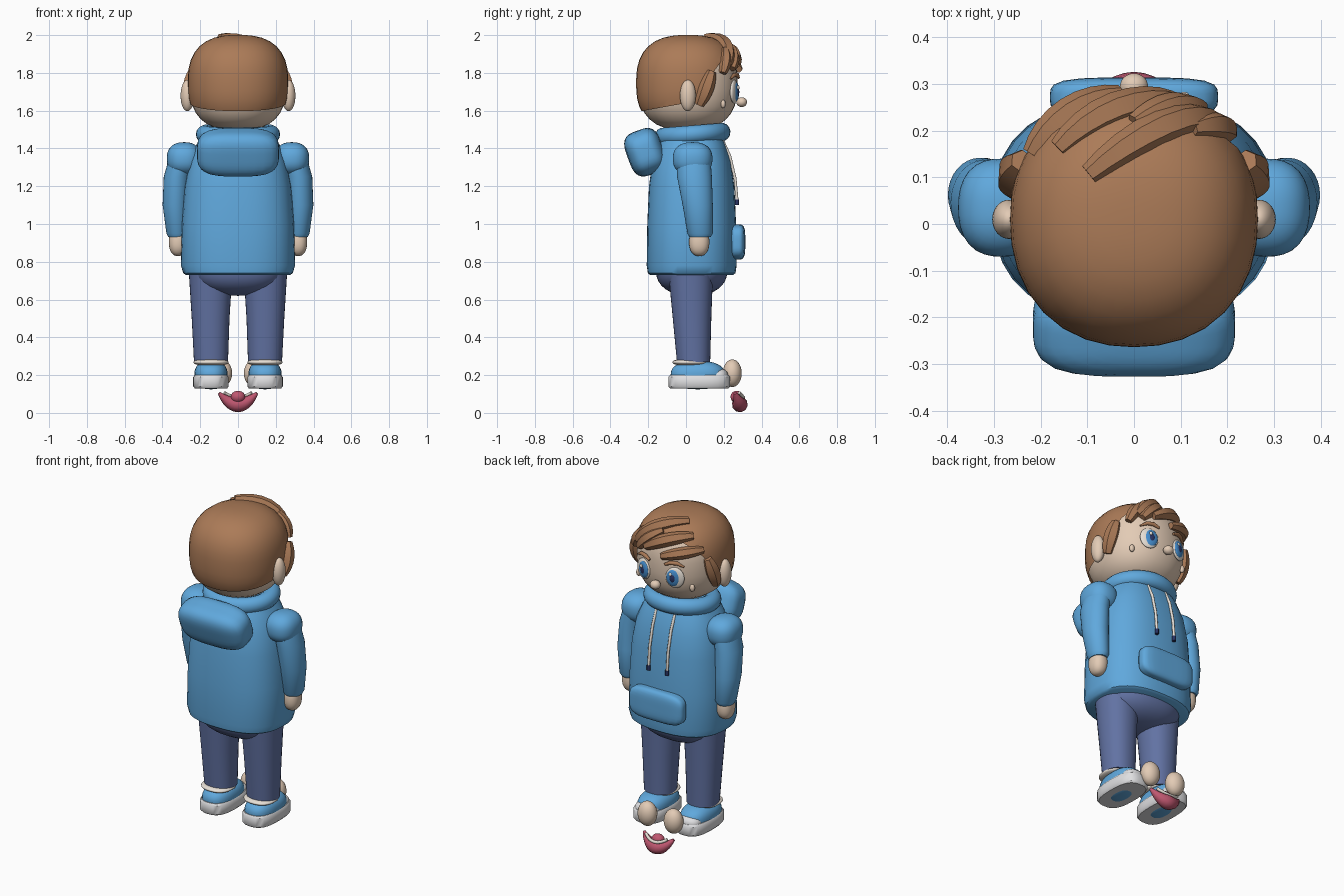
import bpy, bmesh, math
from mathutils import Vector

if "Cube" in bpy.data.objects:
    bpy.data.objects.remove(bpy.data.objects["Cube"])


def material(name, rgb):
    m = bpy.data.materials.new(name)
    m.use_nodes = True
    col = (*[(c / 255) ** 2.2 for c in rgb], 1)
    m.diffuse_color = col
    m.node_tree.nodes["Principled BSDF"].inputs["Base Color"].default_value = col
    return m


HAIR = material("brown hair", (170, 122, 88))
SKIN = material("skin", (226, 202, 180))
BLUE = material("hoodie blue", (96, 167, 220))
DENIM = material("denim", (98, 114, 162))
SOLE = material("sole grey", (222, 222, 224))
CREAM = material("cream", (236, 228, 218))
PINK = material("mouth pink", (190, 88, 112))
NAVY = material("navy", (45, 55, 100))
IRIS = material("iris blue", (70, 140, 205))


def finish(name, bm, mat, angle=40):
    bmesh.ops.recalc_face_normals(bm, faces=bm.faces)
    mesh = bpy.data.meshes.new(name)
    bm.to_mesh(mesh)
    bm.free()
    mesh.materials.clear()
    mesh.materials.append(mat)
    ob = bpy.data.objects.new(name, mesh)
    bpy.context.collection.objects.link(ob)
    bpy.ops.object.select_all(action='DESELECT')
    ob.select_set(True)
    bpy.context.view_layer.objects.active = ob
    bpy.ops.object.shade_smooth_by_angle(angle=math.radians(angle))
    return ob


def squash(p, n, m):
    """Push a direction out to a rounded-box surface of unit radius."""
    flat = abs(p[0]) ** n + abs(p[1]) ** n
    return Vector(p) / (flat ** (m / n) + abs(p[2]) ** m) ** (1 / m)


def blob(name, loc, rad, mat, n=2, m=None, rot=(0, 0, 0), cuts=()):
    bm = bmesh.new()
    bmesh.ops.create_uvsphere(bm, u_segments=32, v_segments=20, radius=1)
    for v in bm.verts:
        q = squash(v.co, n, m or n)
        v.co = [q[i] * rad[i] for i in range(3)]
    for co, no in cuts:
        bmesh.ops.bisect_plane(bm, geom=bm.verts[:] + bm.edges[:] + bm.faces[:],
                               plane_co=Vector(co) - Vector(loc), plane_no=no, clear_inner=True)
    ob = finish(name, bm, mat)
    ob.location, ob.rotation_euler = loc, rot
    return ob


def loft(name, sections, mat, n=2.0, sides=32):
    """Skin over horizontal superellipses given as z, cx, cy, rx, ry."""
    bm = bmesh.new()
    rings = []
    for z, cx, cy, rx, ry in sections:
        ring = []
        for i in range(sides):
            a = math.tau * i / sides
            q = squash((math.cos(a), math.sin(a), 0), n, n)
            ring.append(bm.verts.new((cx + q.x * rx, cy + q.y * ry, z)))
        rings.append(ring)
    for lo, hi in zip(rings, rings[1:]):
        for i in range(sides):
            j = (i + 1) % sides
            bm.faces.new((lo[i], lo[j], hi[j], hi[i]))
    bm.faces.new(rings[0])
    bm.faces.new(rings[-1])
    return finish(name, bm, mat)


def tube(name, pts, radii, mat, res=3):
    cu = bpy.data.curves.new(name + " path", 'CURVE')
    cu.dimensions = '3D'
    cu.bevel_depth, cu.bevel_resolution, cu.use_fill_caps = 1, res, True
    sp = cu.splines.new('POLY')
    sp.points.add(len(pts) - 1)
    for p, co, r in zip(sp.points, pts, radii):
        p.co, p.radius = (*co, 1), r
    tmp = bpy.data.objects.new(name + " path", cu)
    bpy.context.collection.objects.link(tmp)
    dg = bpy.context.evaluated_depsgraph_get()
    mesh = bpy.data.meshes.new_from_object(tmp.evaluated_get(dg))
    bm = bmesh.new()
    bm.from_mesh(mesh)
    bpy.data.objects.remove(tmp)
    bpy.data.meshes.remove(mesh)
    return finish(name, bm, mat)


# Head and hair cap
HEAD, HEAD_R = Vector((0, 0.01, 1.745)), Vector((0.256, 0.264, 0.25))
CAP_R = Vector((0.266, 0.274, 0.256))
blob("head", HEAD, HEAD_R, SKIN, 2.2, 2.6)
blob("hair_cap", HEAD, CAP_R, HAIR, 2.2, 2.6,
     cuts=[((0, 0, 1.64), (0, -0.18, 1)), ((0, 0, 1.6), (0, -1.4, 1))])


def lock(name, a, b, width, steps=8):
    """Tapered strand of hair that follows the head from a to b."""
    pts, radii = [], []
    for i in range(steps + 1):
        t = i / steps
        d = Vector(a).lerp(Vector(b), t) - HEAD
        q = squash([d[k] / CAP_R[k] for k in range(3)], 2.2, 2.6)
        pts.append(HEAD + Vector([q[k] * CAP_R[k] for k in range(3)]))
        radii.append(width * (0.4 + 0.6 * math.sin(math.pi * min(1, 0.1 + 0.8 * t))))
    tube(name, pts, radii, HAIR, 1)


fringe = [((-0.09, 0.10, 1.97), (0.19, 0.25, 1.86), 0.040),
          ((-0.16, 0.16, 1.93), (0.09, 0.28, 1.85), 0.038),
          ((-0.22, 0.15, 1.86), (-0.03, 0.28, 1.82), 0.034),
          ((0.00, 0.22, 1.95), (0.16, 0.27, 1.83), 0.036),
          ((0.12, 0.20, 1.92), (0.21, 0.20, 1.80), 0.034)]
for i, (a, b, w) in enumerate(fringe):
    lock(f"fringe_lock_{i + 1}", a, b, w)


def face_y(x, z):
    r = 1 - abs((z - HEAD.z) / HEAD_R.z) ** 2.6
    return HEAD.y + HEAD_R.y * (r ** (2.2 / 2.6) - abs(x / HEAD_R.x) ** 2.2) ** (1 / 2.2)


# Paired parts
for s, side in ((1, "left"), (-1, "right")):
    lock(f"{side}_sideburn", (s * 0.25, 0.14, 1.81), (s * 0.25, 0.07, 1.63), 0.042)
    blob(f"{side}_ear", (s * 0.268, 0.01, 1.68), (0.036, 0.042, 0.083), SKIN)

    # Eye layers, each a little further forward
    x, z, turn = s * 0.105, 1.70, (0, 0, -s * 0.3)
    y = face_y(x, z)
    blob(f"{side}_eye_white", (x, y, z), (0.054, 0.016, 0.062), CREAM, rot=turn)
    x -= s * 0.006
    blob(f"{side}_iris", (x, y + 0.009, z), (0.039, 0.014, 0.050), IRIS, rot=turn)
    blob(f"{side}_pupil", (x, y + 0.015, z), (0.020, 0.011, 0.028), NAVY, rot=turn)
    blob(f"{side}_eye_glint", (x + 0.01, y + 0.021, z + 0.022), (0.010, 0.007, 0.011), CREAM, rot=turn)
    brow = [(s * bx, face_y(s * bx, bz) + 0.008, bz)
            for bx, bz in ((0.05, 1.775), (0.085, 1.79), (0.12, 1.79), (0.155, 1.77))]
    tube(f"{side}_eyebrow", brow, (0.007, 0.012, 0.011, 0.005), HAIR)
    blob(f"{side}_cheek_dot", (s * 0.18, face_y(s * 0.18, 1.63) + 0.008, 1.635), (0.015, 0.013, 0.022), SKIN)

    # Arm and hand
    blob(f"{side}_shoulder", (s * 0.285, 0.035, 1.345), (0.092, 0.105, 0.088), BLUE, 2.4)
    loft(f"{side}_sleeve", [(z, s * cx, cy, rx, ry) for z, cx, cy, rx, ry in (
        (0.93, 0.322, 0.075, 0.046, 0.055), (0.95, 0.322, 0.075, 0.057, 0.067),
        (1.10, 0.330, 0.062, 0.069, 0.080), (1.25, 0.322, 0.045, 0.071, 0.092),
        (1.34, 0.300, 0.040, 0.068, 0.090))], BLUE)
    blob(f"{side}_hand", (s * 0.318, 0.07, 0.905), (0.048, 0.054, 0.075), SKIN, 2.3)

    # Leg and shoe
    loft(f"{side}_trouser_leg", [(z, s * cx, cy, rx, ry) for z, cx, cy, rx, ry in (
        (0.27, 0.143, 0.04, 0.090, 0.088), (0.50, 0.145, 0.032, 0.100, 0.102),
        (0.74, 0.145, 0.025, 0.115, 0.118))], DENIM, 2.2)
    loft(f"{side}_sole", [(z, s * 0.143, 0.07, rx, ry) for z, rx, ry in (
        (0.13, 0.086, 0.155), (0.14, 0.094, 0.163), (0.19, 0.094, 0.163), (0.2, 0.086, 0.155))], SOLE, 2.8)
    blob(f"{side}_shoe_upper", (s * 0.143, 0.062, 0.2), (0.088, 0.143, 0.075), BLUE, 2.5)
    blob(f"{side}_toe_cap", (s * 0.143, 0.165, 0.195), (0.072, 0.058, 0.042), SOLE, 2.4)
    blob(f"{side}_sock_band", (s * 0.143, 0.02, 0.268), (0.093, 0.092, 0.018), CREAM, 2.4)
    blob(f"{side}_round_foot", (s * 0.088, 0.245, 0.21), (0.057, 0.05, 0.073), SKIN)

    # Hood drawstring
    cord = [(s * 0.062, y, z) for y, z in ((0.195, 1.44), (0.232, 1.36), (0.26, 1.24), (0.27, 1.13))]
    tube(f"{side}_drawstring", cord, [0.008] * len(cord), CREAM)
    tube(f"{side}_cord_tip", [(s * 0.062, 0.27, 1.13), (s * 0.062, 0.27, 1.1)], (0.011, 0.011), NAVY)

blob("nose", (0, 0.295, 1.645), (0.03, 0.028, 0.026), SKIN)

# Hoodie
loft("hoodie_body", [(z, 0, 0.03, rx, ry) for z, rx, ry in (
    (0.73, 0.275, 0.220), (0.74, 0.290, 0.232), (0.78, 0.302, 0.238), (1.00, 0.297, 0.235),
    (1.20, 0.283, 0.226), (1.33, 0.258, 0.208), (1.42, 0.220, 0.180), (1.49, 0.170, 0.150))], BLUE, 2.5, 40)
blob("front_pocket", (0, 0.272, 0.905), (0.18, 0.042, 0.093), BLUE, 4)
blob("folded_hood", (0, -0.215, 1.38), (0.217, 0.098, 0.122), BLUE, 3.4, rot=(0.35, 0, 0))
bpy.ops.mesh.primitive_torus_add(major_radius=0.175, minor_radius=0.048, major_segments=40,
                                 minor_segments=14, location=(0, 0.035, 1.475), rotation=(0.08, 0, 0))
collar = bpy.context.object
collar.name = "hood_collar"
collar.scale.y = 0.9
collar.data.materials.append(BLUE)
bpy.ops.object.shade_smooth_by_angle()

# Trouser seat
blob("trouser_seat", (0, 0.03, 0.76), (0.245, 0.19, 0.14), DENIM, 2.3)

# Loose mouth on the ground: crescent lips, tongue and teeth
steps = [i / 6 - 1 for i in range(13)]
tube("lips", [(t * 0.1, 0.285 - 0.025 * t * t, 0.045 + 0.06 * t * t) for t in steps],
     [0.008 + 0.034 * (1 - abs(t) ** 1.6) for t in steps], PINK)
blob("tongue", (0, 0.268, 0.085), (0.038, 0.032, 0.032), PINK)
tube("teeth", [(t * 0.072, 0.304 - 0.022 * t * t, 0.082 + 0.025 * t * t) for t in steps],
     [0.009] * len(steps), CREAM)
